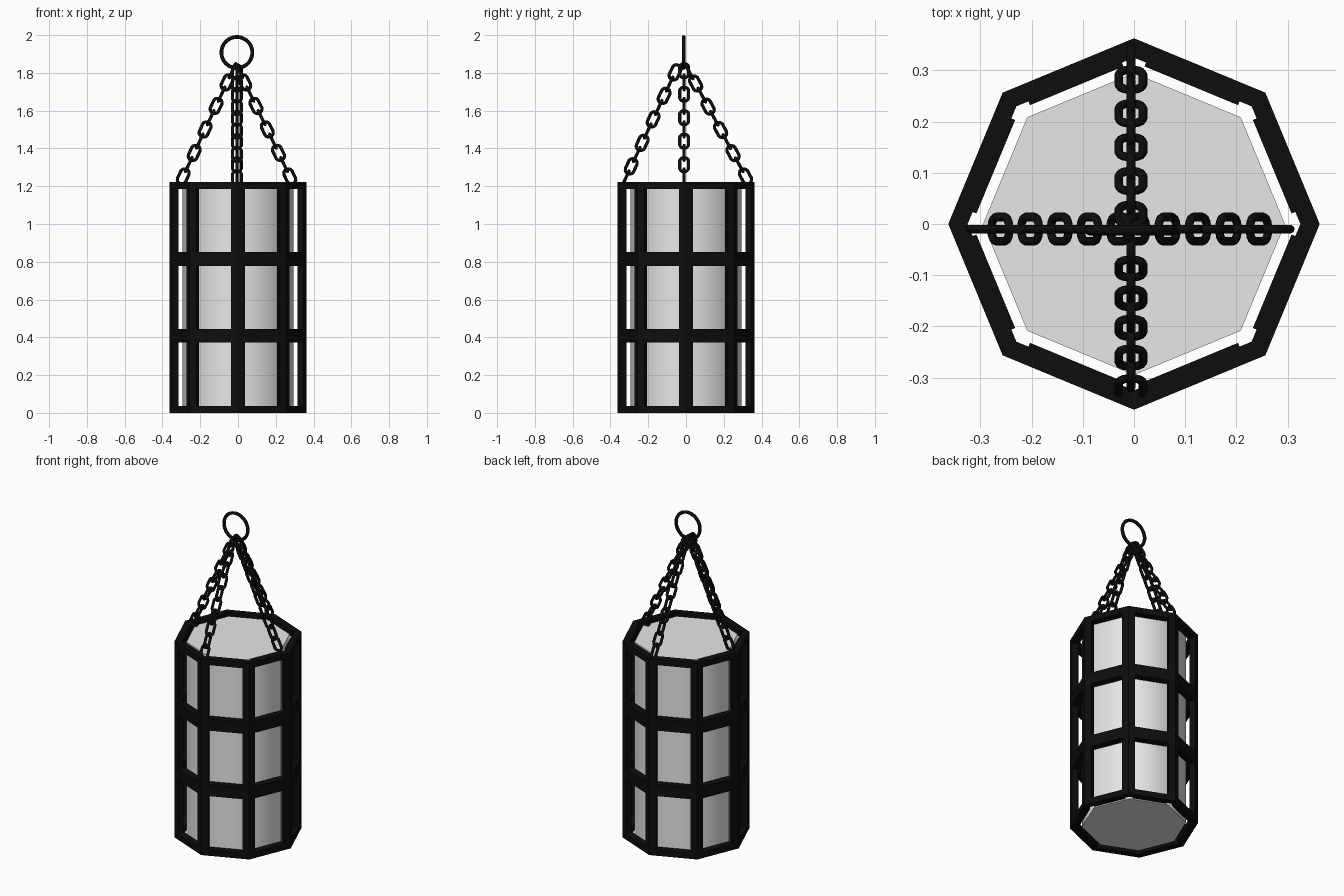
import bpy, bmesh, math
from mathutils import Vector, Matrix

cube = bpy.data.objects.get("Cube")
if cube:
    bpy.data.objects.remove(cube, do_unlink=True)


def material(name, value):
    mat = bpy.data.materials.new(name)
    mat.use_nodes = True
    mat.diffuse_color = (value, value, value, 1)
    mat.node_tree.nodes["Principled BSDF"].inputs["Base Color"].default_value = (value, value, value, 1)
    return mat


black = material("black iron", 0.004)
grey = material("pale grey", 0.8)

SIDES = 8
RADIUS = 0.363
HEIGHT = 1.222
STEP = 2 * math.pi / SIDES
APOTHEM = RADIUS * math.cos(STEP / 2)
HALF_EDGE = RADIUS * math.sin(STEP / 2)
BAR = 0.04          # post half width along each face
POST_DEPTH = 0.035
RAIL_DEPTH = 0.043


def add_prism(bm, outline, z0, z1):
    """Extrude a flat outline between two heights."""
    face = bm.faces.new([bm.verts.new((p[0], p[1], z0)) for p in outline])
    top = bmesh.ops.extrude_face_region(bm, geom=[face])["geom"]
    verts = [v for v in top if isinstance(v, bmesh.types.BMVert)]
    bmesh.ops.translate(bm, verts=verts, vec=(0, 0, z1 - z0))


def finish(bm, name, mat):
    bmesh.ops.recalc_face_normals(bm, faces=bm.faces)
    mesh = bpy.data.meshes.new(name)
    bm.to_mesh(mesh)
    bm.free()
    mesh.materials.append(mat)
    obj = bpy.data.objects.new(name, mesh)
    bpy.context.collection.objects.link(obj)
    return obj


def smooth(obj, degrees):
    bpy.ops.object.select_all(action="DESELECT")
    obj.select_set(True)
    bpy.context.view_layer.objects.active = obj
    bpy.ops.object.shade_smooth_by_angle(angle=math.radians(degrees))


def on_face(angle, along, depth):
    """Point on one side of the cage, measured along it and inwards."""
    return Matrix.Rotation(angle, 2) @ Vector((APOTHEM - depth, along))


# Corner posts, bent round each corner
bm = bmesh.new()
for i in range(SIDES):
    a, b = (i - 0.5) * STEP, (i + 0.5) * STEP
    end = HALF_EDGE - BAR
    corner = Vector((math.cos(i * STEP), math.sin(i * STEP)))
    add_prism(bm, [on_face(a, end, 0), corner * RADIUS, on_face(b, -end, 0),
                   on_face(b, -end, POST_DEPTH),
                   corner * (RADIUS - POST_DEPTH / math.cos(STEP / 2)),
                   on_face(a, end, POST_DEPTH)], 0, HEIGHT)
finish(bm, "corner_posts", black)

# Horizontal rails: half height at the rims, full height in between
for name, level in (("bottom_rail", 0), ("lower_rail", 1), ("upper_rail", 2), ("top_rail", 3)):
    z = HEIGHT * level / 3
    bm = bmesh.new()
    for i in range(SIDES):
        angle = (i + 0.5) * STEP
        end = HALF_EDGE - BAR
        add_prism(bm, [on_face(angle, s, d) for s, d in
                       ((-end, 0), (end, 0), (end, RAIL_DEPTH), (-end, RAIL_DEPTH))],
                  max(0, z - 0.036), min(HEIGHT, z + 0.036))
    finish(bm, name, black)

# Inner body
bm = bmesh.new()
add_prism(bm, [(0.295 * math.cos(i * STEP), 0.295 * math.sin(i * STEP)) for i in range(SIDES)],
          0.006, HEIGHT - 0.01)
smooth(finish(bm, "inner_body", grey), 50)


def add_loop(bm, path, wire, matrix, sides=8):
    """Sweep a round wire along a closed path lying in the local x-z plane."""
    n = len(path)
    rings = []
    for i, p in enumerate(path):
        tangent = (path[(i + 1) % n] - path[i - 1]).normalized()
        out = Vector((tangent.z, 0, -tangent.x))
        rings.append([])
        for k in range(sides):
            t = 2 * math.pi * k / sides
            offset = out * math.cos(t) * wire + Vector((0, math.sin(t) * wire, 0))
            rings[-1].append(bm.verts.new(matrix @ (p + offset)))
    for i in range(n):
        r, q = rings[i], rings[(i + 1) % n]
        for k in range(sides):
            m = (k + 1) % sides
            bm.faces.new((r[k], r[m], q[m], q[k]))


def link_path(radius, straight, count):
    """Oval made of two half circles; a plain circle if straight is zero."""
    pts = []
    for i in range(count):
        t = 2 * math.pi * (i + 0.5) / count
        lift = math.copysign(straight, math.sin(t))
        pts.append(Vector((radius * math.cos(t), 0, radius * math.sin(t) + lift)))
    return pts


# Hanging ring
CENTRE = Vector((-0.006, -0.012, 1.908))
bm = bmesh.new()
add_loop(bm, link_path(0.082, 0, 40), 0.01, Matrix.Translation(CENTRE))
smooth(finish(bm, "hanging_ring", black), 60)

# Four chains: name, lowest link, rise per link, whether the first link is turned
chains = (
    ("left_chain", (0.274, -0.01, 1.252), (-0.0298, 0, 0.0622), 0),
    ("right_chain", (-0.29, -0.01, 1.252), (0.029, 0, 0.0622), 0),
    ("back_chain", (-0.006, 0.315, 1.252), (0, -0.033, 0.0615), 0),
    ("front_chain", (-0.006, -0.319, 1.243), (0, 0.029, 0.0622), 1),
)
oval = link_path(0.024, 0.018, 16)
for name, start, step, turned in chains:
    step = Vector(step)
    up = step.normalized()
    side = Vector((up.y, -up.x, 0)).normalized()
    across = side.cross(up)
    bm = bmesh.new()
    for i in range(10):
        x, y = (side, across) if (i + turned) % 2 else (across, side)
        turn = Matrix((x, y, up)).transposed().to_4x4()
        add_loop(bm, oval, 0.0085, Matrix.Translation(Vector(start) + step * i) @ turn)
    smooth(finish(bm, name, black), 60)
